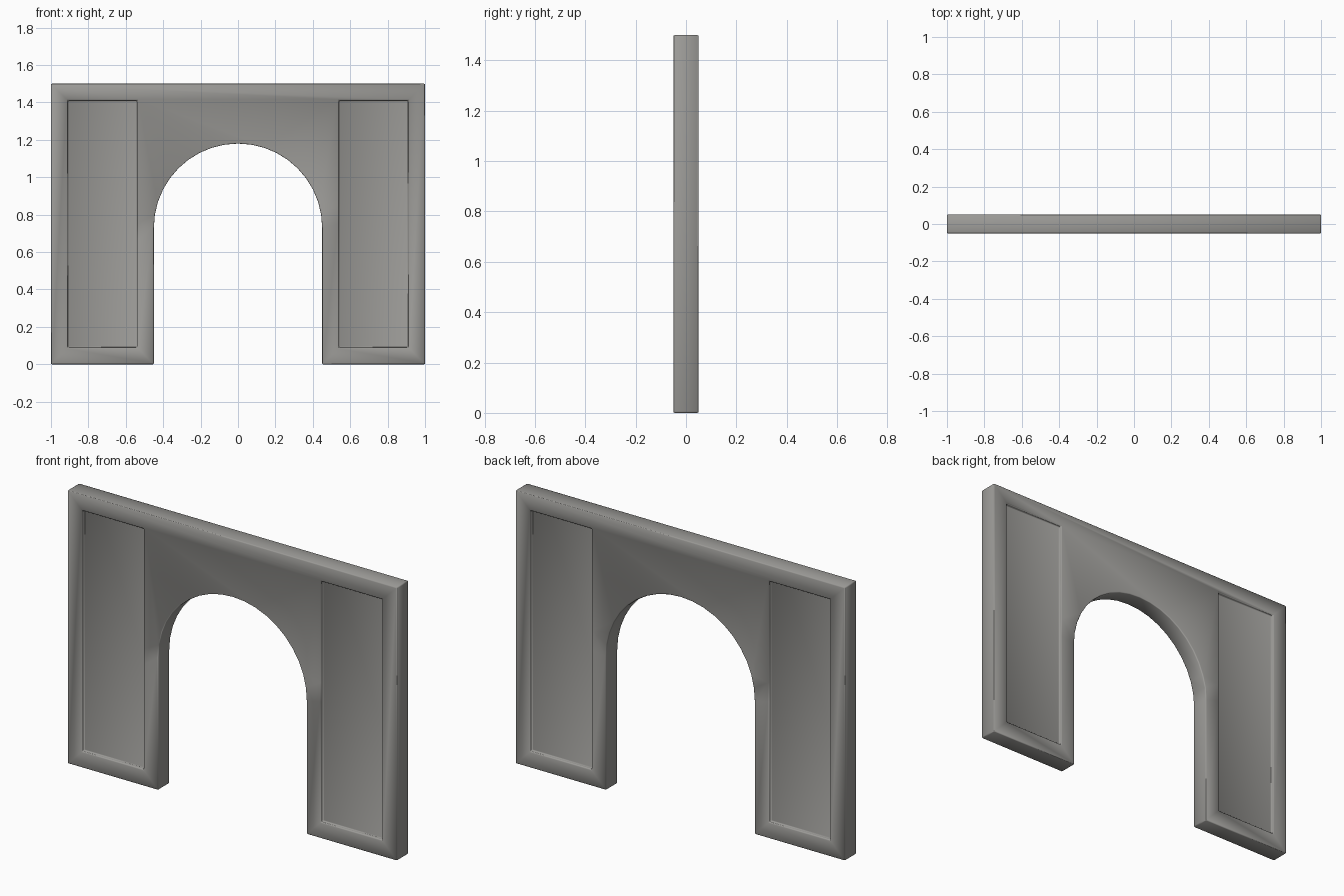
import bpy, bmesh, math
from mathutils import Matrix

if "Cube" in bpy.data.objects:
    bpy.data.objects.remove(bpy.data.objects["Cube"])

HALF_W, HEIGHT, HALF_T = 1.0, 1.5, 0.05
ARCH_R, SPRING_Z, ARCH_SEGS = 0.45, 0.73, 20
RECESS = 0.016


def make_object(name, bm):
    bmesh.ops.recalc_face_normals(bm, faces=bm.faces)
    mesh = bpy.data.meshes.new(name)
    bm.to_mesh(mesh)
    bm.free()
    obj = bpy.data.objects.new(name, mesh)
    bpy.context.collection.objects.link(obj)
    return obj


# Dark stone colour
stone = bpy.data.materials.new("dark_stone")
stone.diffuse_color = (0.325, 0.32, 0.305, 1)
stone.use_nodes = True
stone.node_tree.nodes["Principled BSDF"].inputs["Base Color"].default_value = stone.diffuse_color

# Wall: outline with arched opening, extruded through its thickness
outline = [(-ARCH_R, 0), (-HALF_W, 0), (-HALF_W, HEIGHT),
           (HALF_W, HEIGHT), (HALF_W, 0), (ARCH_R, 0)]
for i in range(ARCH_SEGS + 1):
    a = math.pi * i / ARCH_SEGS
    outline.append((ARCH_R * math.cos(a), SPRING_Z + ARCH_R * math.sin(a)))
bm = bmesh.new()
face = bm.faces.new([bm.verts.new((x, -HALF_T, z)) for x, z in outline])
ext = bmesh.ops.extrude_face_region(bm, geom=[face])
new_verts = [v for v in ext["geom"] if isinstance(v, bmesh.types.BMVert)]
bmesh.ops.translate(bm, verts=new_verts, vec=(0, 2 * HALF_T, 0))
wall = make_object("arched_wall", bm)
wall.data.materials.append(stone)

# Panel cutters: one per pier on both the front and the back
bm = bmesh.new()
for sx in (-1, 1):
    for sy in (-1, 1):
        place = Matrix.Translation((sx * 0.725, sy * HALF_T, 0.75))
        size = Matrix.Diagonal((0.37, 2 * RECESS, 1.32, 1))
        bmesh.ops.create_cube(bm, size=1, matrix=place @ size)
cutter = make_object("panel_cutter", bm)
cutter.data.materials.append(stone)
cutter.hide_render = True
cutter.hide_set(True)

# Recessed panels and softened edges
cut = wall.modifiers.new("recessed_panels", 'BOOLEAN')
cut.operation = 'DIFFERENCE'
cut.solver = 'EXACT'
cut.object = cutter
bevel = wall.modifiers.new("soft_edges", 'BEVEL')
bevel.width = 0.006
bevel.segments = 3
bevel.limit_method = 'ANGLE'
bevel.angle_limit = math.radians(40)
bevel.harden_normals = True

# Smooth shading around the arch and the rounded edges
bpy.context.view_layer.objects.active = wall
wall.select_set(True)
for mod in ("recessed_panels", "soft_edges"):
    bpy.ops.object.modifier_apply(modifier=mod)
bpy.ops.object.shade_smooth_by_angle(angle=math.radians(35))
bpy.data.objects.remove(cutter)
